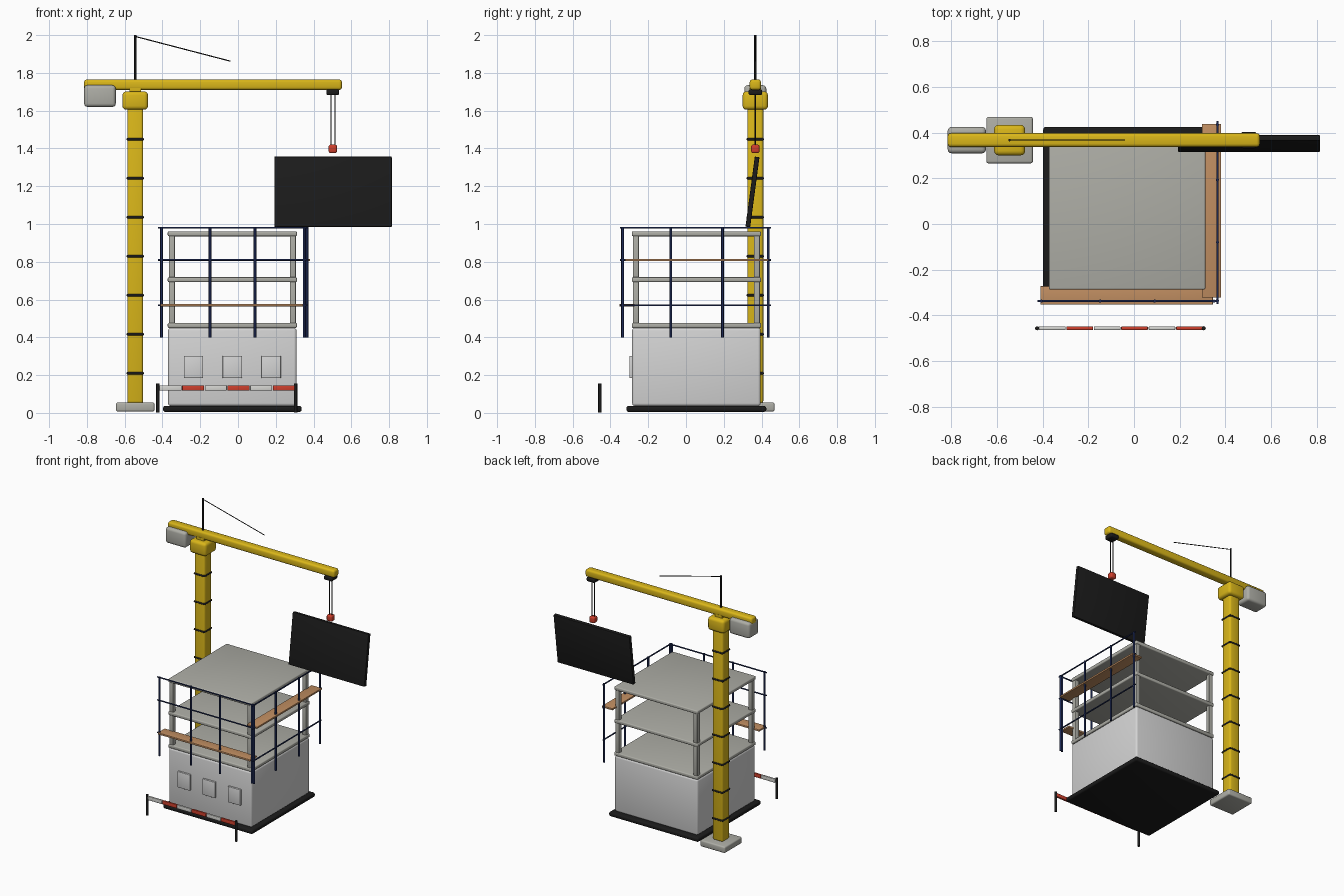
import bpy, bmesh
from mathutils import Vector
from math import radians

default = bpy.data.objects.get("Cube")
if default:
    bpy.data.objects.remove(default)


def material(name, r, g, b):
    m = bpy.data.materials.new(name)
    m.use_nodes = True
    m.diffuse_color = (r, g, b, 1)
    bsdf = m.node_tree.nodes["Principled BSDF"]
    bsdf.inputs["Base Color"].default_value = (r, g, b, 1)
    bsdf.inputs["Roughness"].default_value = 0.7
    return m


YELLOW = material("crane yellow", 0.70, 0.47, 0.01)
WALL = material("light wall grey", 0.66, 0.66, 0.66)
CONCRETE = material("concrete grey", 0.42, 0.42, 0.38)
BLACK = material("near black", 0.011, 0.011, 0.011)
NAVY = material("scaffold navy", 0.012, 0.022, 0.09)
WOOD = material("plank brown", 0.53, 0.27, 0.12)
RED = material("signal red", 0.62, 0.05, 0.025)
WHITE = material("barrier white", 0.68, 0.68, 0.65)


def finish(name, bm, mat, smooth=40):
    mesh = bpy.data.meshes.new(name)
    bm.to_mesh(mesh)
    bm.free()
    mesh.materials.append(mat)
    ob = bpy.data.objects.new(name, mesh)
    bpy.context.collection.objects.link(ob)
    bpy.ops.object.select_all(action="DESELECT")
    ob.select_set(True)
    bpy.context.view_layer.objects.active = ob
    bpy.ops.object.shade_smooth_by_angle(angle=radians(smooth))
    return ob


def box(name, mat, x, y, z, bevel=0.0):
    """Rounded box from (min, max) ranges; its origin sits at its centre."""
    bm = bmesh.new()
    bmesh.ops.create_cube(bm, size=1)
    bmesh.ops.scale(bm, vec=[r[1] - r[0] for r in (x, y, z)], verts=bm.verts)
    if bevel:
        bmesh.ops.bevel(bm, geom=bm.edges[:], offset=bevel, segments=3,
                        profile=0.5, affect="EDGES", clamp_overlap=True)
    ob = finish(name, bm, mat)
    ob.location = [(r[0] + r[1]) / 2 for r in (x, y, z)]
    return ob


def rod(name, mat, a, b, radius, sides=8):
    """Round bar between two points."""
    a, b = Vector(a), Vector(b)
    bm = bmesh.new()
    bmesh.ops.create_cone(bm, cap_ends=True, segments=sides, radius1=radius,
                          radius2=radius, depth=(b - a).length)
    ob = finish(name, bm, mat, 50)
    ob.location = (a + b) / 2
    ob.rotation_mode = "QUATERNION"
    ob.rotation_quaternion = (b - a).to_track_quat("Z", "Y")
    return ob


def around(c, half):
    return (c - half, c + half)


# Building: ground plate, finished lower storey, open floors on columns
BX, BY = -0.03, 0.055
box("ground_plate", BLACK, around(BX, 0.367), around(BY, 0.37), (0.005, 0.037), 0.012)
box("lower_storey", WALL, around(BX, 0.34), around(BY, 0.34), (0.037, 0.45), 0.014)
for i in range(3):
    box(f"window_panel_{i + 1}", WALL, around(BX + (i - 1) * 0.206, 0.051),
        (-0.299, -0.28), (0.185, 0.302), 0.002)
    z = 0.45 + i * 0.2425
    box(f"floor_slab_{i + 1}", CONCRETE, around(BX, 0.342), around(BY, 0.342),
        (z, z + 0.026), 0.007)
    if i < 2:
        for sx in (-1, 1):
            for sy in (-1, 1):
                box(f"column_{i + 1}", CONCRETE, around(BX + sx * 0.32, 0.016),
                    around(BY + sy * 0.32, 0.016), (z + 0.02, z + 0.248), 0.004)

# Scaffold: posts and rails along the front and the left side
FY, SX = -0.337, 0.365
RAILS = (0.57, 0.81, 0.98)
for x in (-0.405, -0.148, 0.09, 0.35):
    rod("front_scaffold_post", NAVY, (x, FY, 0.4), (x, FY, 0.985), 0.007)
for y in (-0.335, -0.08, 0.193, 0.435):
    rod("side_scaffold_post", NAVY, (SX, y, 0.4), (SX, y, 0.985), 0.007)
for z in RAILS:
    rod("front_scaffold_rail", NAVY, (-0.423, FY, z), (SX, FY, z), 0.005)
    rod("side_scaffold_rail", NAVY, (SX, -0.35, z), (SX, 0.45, z), 0.005)
box("front_plank", WOOD, (-0.41, 0.345), (-0.353, -0.272), (0.564, 0.577), 0.002)
box("side_plank", WOOD, (0.297, 0.381), (-0.322, 0.437), (0.803, 0.816), 0.002)

# Striped barrier in front
for x in (-0.424, 0.305):
    rod("barrier_post", BLACK, (x, -0.456, 0.003), (x, -0.456, 0.155), 0.009, 12)
for i in range(6):
    x = -0.416 + i * 0.12
    box(f"barrier_board_{i + 1}", RED if i % 2 else WHITE, (x, x + 0.117),
        around(-0.456, 0.008), (0.118, 0.146), 0.004)

# Crane: foot, mast with dark bands, head, jib and counterweight
MX, MY = -0.544, 0.367
box("crane_foot", CONCRETE, around(MX, 0.102), around(MY, 0.102), (0.007, 0.055), 0.01)
box("crane_mast", YELLOW, around(MX, 0.042), around(MY, 0.042), (0.05, 1.62), 0.013)
for i in range(7):
    box(f"mast_band_{i + 1}", BLACK, around(MX, 0.046), around(MY, 0.046),
        around(0.21 + i * 0.2065, 0.007), 0.006)
box("crane_head", YELLOW, around(MX, 0.068), around(MY, 0.067), (1.605, 1.702), 0.02)
box("crane_turntable", YELLOW, around(MX, 0.03), around(MY, 0.03), (1.69, 1.72))
box("crane_jib", YELLOW, (-0.815, 0.55), around(MY, 0.03), (1.71, 1.765), 0.014)
box("counterweight", CONCRETE, (-0.815, -0.647), around(MY, 0.058), (1.62, 1.735), 0.018)
rod("top_mast", BLACK, (MX, MY, 1.755), (MX, MY, 2.0), 0.006)
rod("stay_wire", BLACK, (MX, MY, 1.993), (-0.04, MY, 1.862), 0.003, 6)

# Trolley, cables, hook block and the hanging panel
box("trolley", BLACK, around(0.502, 0.034), around(MY, 0.036), (1.682, 1.713), 0.01)
for x in (0.492, 0.513):
    rod("hoist_cable", BLACK, (x, MY, 1.41), (x, MY, 1.69), 0.0035, 6)
box("hook_block", RED, around(0.502, 0.022), around(MY, 0.022), (1.375, 1.42), 0.01)
panel = box("hanging_panel", BLACK, around(0.503, 0.311), around(0.352, 0.0125),
            around(1.17, 0.187), 0.004)
panel.rotation_euler.x = -0.132
